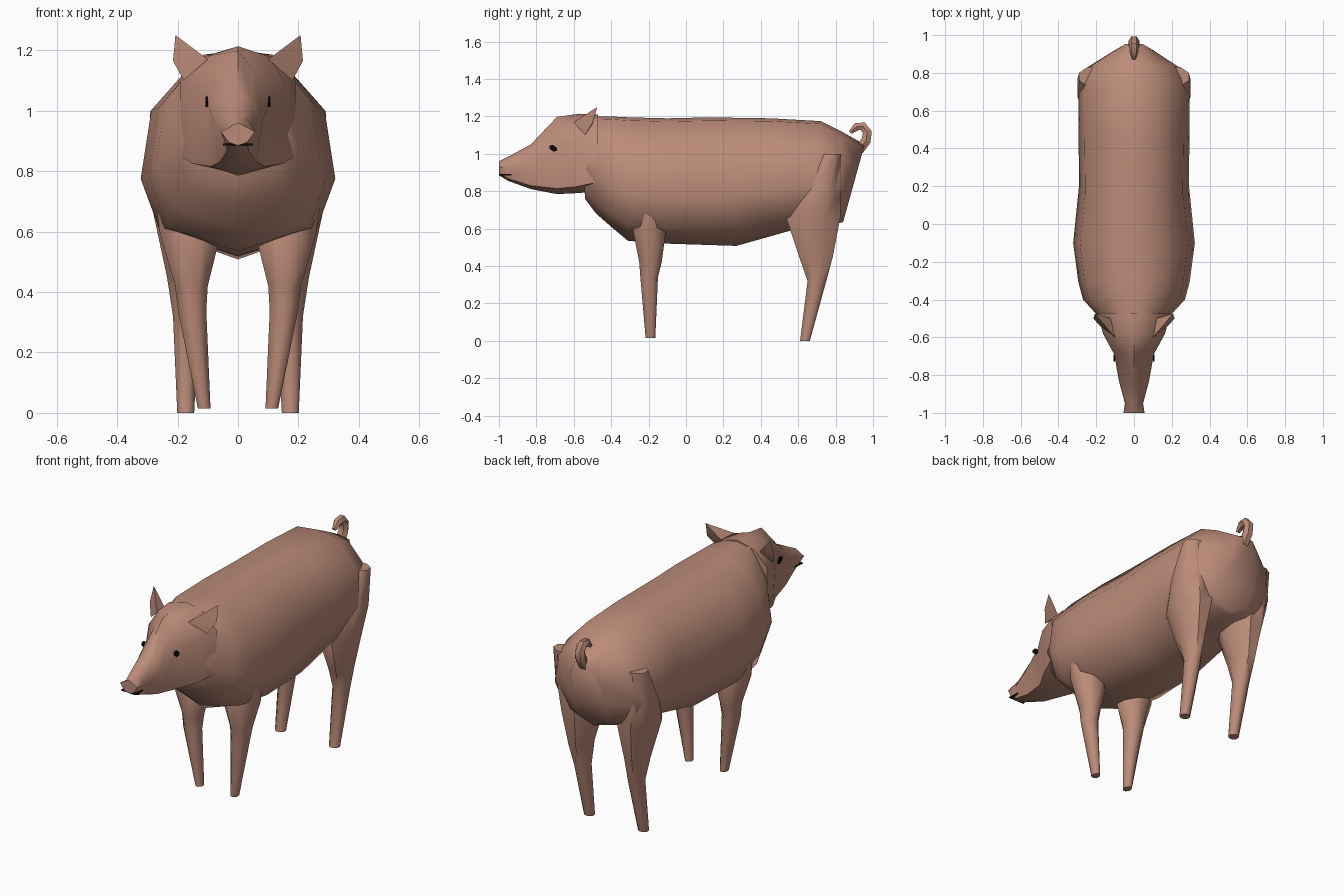
import bpy
import bmesh
import math
from mathutils import Vector

cube = bpy.data.objects.get("Cube")
if cube:
    bpy.data.objects.remove(cube, do_unlink=True)


def material(name, rgb):
    mat = bpy.data.materials.new(name)
    mat.use_nodes = True
    mat.diffuse_color = (*rgb, 1)
    mat.node_tree.nodes["Principled BSDF"].inputs["Base Color"].default_value = (*rgb, 1)
    return mat


skin = material("dusky pink skin", (0.5, 0.26, 0.19))
black = material("black", (0.004, 0.004, 0.004))


def finish(name, bm, mat, angle=50):
    bmesh.ops.recalc_face_normals(bm, faces=bm.faces)
    mesh = bpy.data.meshes.new(name)
    bm.to_mesh(mesh)
    bm.free()
    mesh.materials.append(mat)
    obj = bpy.data.objects.new(name, mesh)
    bpy.context.collection.objects.link(obj)
    bpy.ops.object.select_all(action="DESELECT")
    obj.select_set(True)
    bpy.context.view_layer.objects.active = obj
    bpy.ops.object.shade_smooth_by_angle(angle=math.radians(angle))
    return obj


def loft(name, rings, angle=50):
    """Skin closed rings of points into a capped solid."""
    bm = bmesh.new()
    loops = [[bm.verts.new(p) for p in ring] for ring in rings]
    n = len(loops[0])
    for a, b in zip(loops, loops[1:]):
        for i in range(n):
            j = (i + 1) % n
            bm.faces.new((a[i], a[j], b[j], b[i]))
    bm.faces.new(loops[0])
    bm.faces.new(loops[-1])
    return finish(name, bm, skin, angle)


def both_sides(half):
    """Close a half outline running from top centre to bottom centre."""
    return half + [(-x, y, z) for x, y, z in reversed(half[1:-1])]


# Body: one cross-section scaled along the spine
SECTION = [(0, 1), (0.42, 0.975), (0.89, 0.72), (1, 0.38), (0.8, 0.12), (0, 0)]


def body_ring(y_top, y_bottom, width, top, bottom):
    return both_sides([(fx * width, y_bottom + (y_top - y_bottom) * fz,
                        bottom + (top - bottom) * fz) for fx, fz in SECTION])


loft("body", [body_ring(*r) for r in (
    (-0.56, -0.54, 0.16, 1.20, 0.76),
    (-0.47, -0.48, 0.20, 1.20, 0.68),
    (-0.40, -0.40, 0.27, 1.20, 0.61),
    (-0.30, -0.31, 0.295, 1.195, 0.535),
    (-0.10, -0.10, 0.322, 1.19, 0.52),
    (0.12, 0.27, 0.29, 1.195, 0.508),
    (0.45, 0.56, 0.295, 1.19, 0.59),
    (0.72, 0.68, 0.295, 1.175, 0.61),
    (0.84, 0.80, 0.27, 1.115, 0.625),
    (0.955, 0.84, 0.11, 1.05, 0.635),
)], 60)

# Head: half outlines from the nape forward to the snout
HEAD = (
    (-0.47, (0, 1.21), (0.11, 1.18), (0.19, 1.10), (0.19, 0.85), (0, 0.80)),
    (-0.58, (0, 1.213), (0.10, 1.18), (0.165, 1.08), (0.15, 0.825), (0, 0.79)),
    (-0.69, (0, 1.198), (0.05, 1.14), (0.105, 1.04), (0.09, 0.815), (0, 0.785)),
    (-0.83, (0, 1.05), (0.045, 1.03), (0.08, 0.96), (0.06, 0.83), (0, 0.812)),
    (-0.95, (0, 0.985), (0.028, 0.975), (0.048, 0.93), (0.035, 0.868), (0, 0.855)),
    (-1.0, (0, 0.96), (0.02, 0.95), (0.056, 0.93), (0.03, 0.895), (0, 0.885)),
)
loft("head", [both_sides([(x, y, z) for x, z in half]) for y, *half in HEAD], 45)


# Legs: octagonal rings of (z, x centre, x radius, y centre, y radius)
def leg_ring(side, z, cx, rx, cy, ry):
    ring = []
    for i in range(8):
        a = math.tau * (i + 0.5) / 8
        k = 1 / math.cos(math.pi / 8)
        ring.append((side * (cx + rx * k * math.cos(a)), cy + ry * k * math.sin(a), z))
    return ring


FRONT_LEG = (
    (0.015, 0.112, 0.021, -0.19, 0.026),
    (0.34, 0.152, 0.047, -0.197, 0.047),
    (0.42, 0.154, 0.054, -0.19, 0.06),
    (0.59, 0.158, 0.10, -0.195, 0.088),
    (0.68, 0.20, 0.07, -0.195, 0.06),
)
HIND_LEG = (
    (0, 0.173, 0.028, 0.636, 0.026),
    (0.32, 0.172, 0.043, 0.70, 0.05),
    (0.45, 0.18, 0.055, 0.695, 0.09),
    (0.66, 0.18, 0.10, 0.68, 0.145),
    (0.80, 0.20, 0.10, 0.72, 0.11),
    (1.0, 0.215, 0.075, 0.78, 0.05),
)

# Ears: thin pointed wedges swept back and outward
EAR = ((0.10, -0.60, 1.17), (0.207, -0.475, 1.25), (0.215, -0.50, 1.165),
       (0.18, -0.54, 1.10), (0.12, -0.50, 1.16))

for side, label in ((1, "left"), (-1, "right")):
    loft(label + "_front_leg", [leg_ring(side, *r) for r in FRONT_LEG])
    loft(label + "_hind_leg", [leg_ring(side, *r) for r in HIND_LEG])

    bm = bmesh.new()
    points = [bm.verts.new((side * x, y, z)) for x, y, z in EAR]
    bmesh.ops.convex_hull(bm, input=points)
    finish(label + "_ear", bm, skin, 40)

    # Eye: small flat six-sided plate on the cheek
    bm = bmesh.new()
    bmesh.ops.create_cone(bm, cap_ends=True, segments=6, radius1=0.022,
                          radius2=0.022, depth=0.008)
    for v in bm.verts:
        x, y, z = v.co
        v.co = (side * (0.104 + z), -0.71 + x, 1.03 + 0.8 * y - 0.3 * x)
    finish(label + "_eye", bm, black)

# Mouth: thin dark slit beneath the snout
bm = bmesh.new()
bmesh.ops.create_cube(bm, size=1)
for v in bm.verts:
    width = 0.10 if v.co.y < 0 else 0.09
    v.co = Vector((v.co.x * width, -0.965 + v.co.y * 0.066, 0.888 + v.co.z * 0.006))
finish("mouth", bm, black)

# Tail: tapering curl of (y, z, radius), ringed across its path
TAIL = ((0.925, 1.02, 0.03), (0.962, 1.07, 0.03), (0.97, 1.115, 0.028),
        (0.945, 1.148, 0.026), (0.912, 1.145, 0.024), (0.878, 1.115, 0.012))
rings = []
for i, (y, z, r) in enumerate(TAIL):
    before, after = TAIL[max(i - 1, 0)], TAIL[min(i + 1, len(TAIL) - 1)]
    path = Vector((0, after[0] - before[0], after[1] - before[1])).normalized()
    across = path.cross(Vector((1, 0, 0)))
    rings.append([Vector((r * math.cos(a), y, z)) + across * r * math.sin(a)
                  for a in (math.tau * k / 6 for k in range(6))])
loft("tail", rings)
